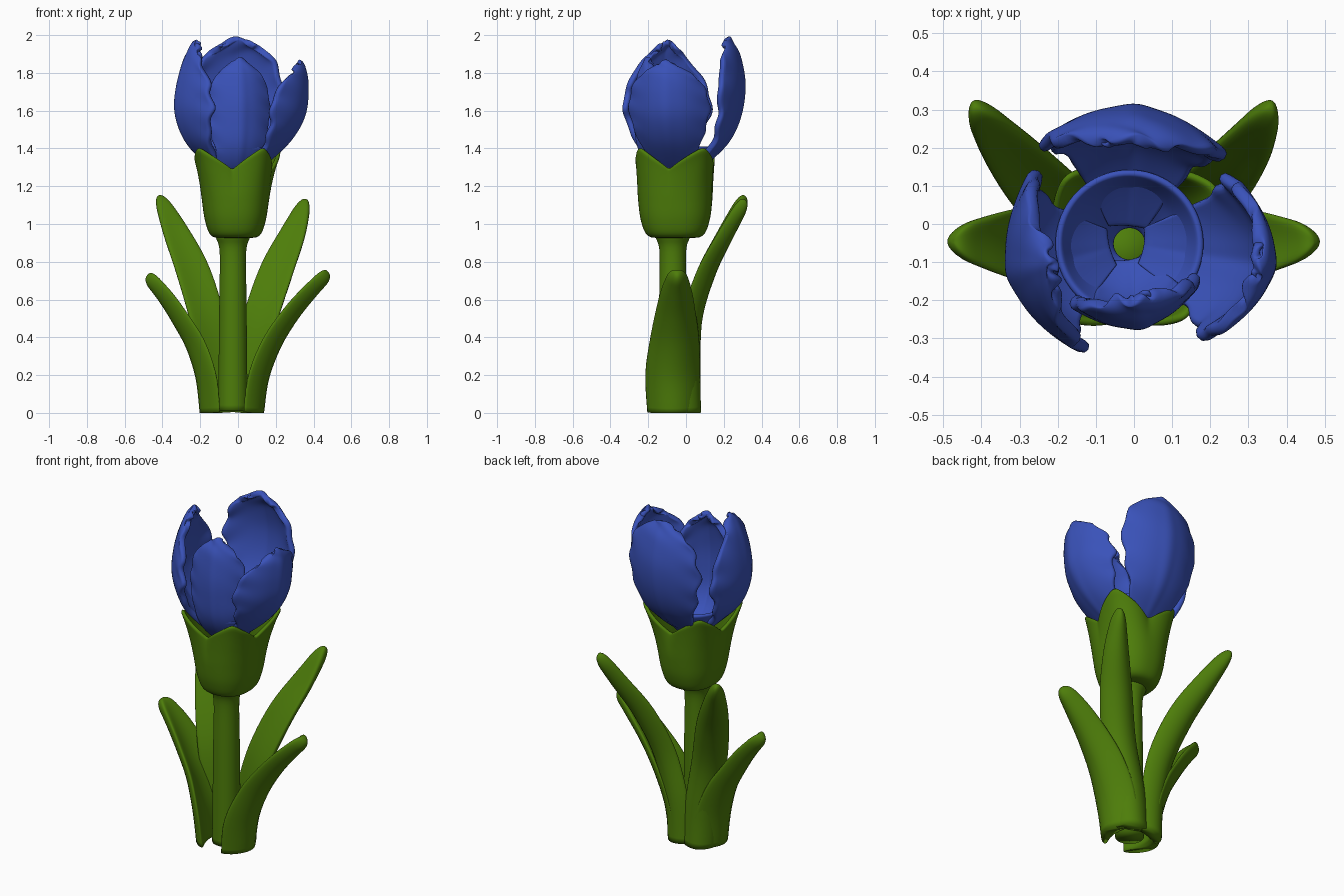
import bpy, math
from mathutils import Vector

if "Cube" in bpy.data.objects:
    bpy.data.objects.remove(bpy.data.objects["Cube"])


def material(name, col):
    m = bpy.data.materials.new(name)
    m.diffuse_color = (*col, 1)
    m.use_nodes = True
    m.node_tree.nodes["Principled BSDF"].inputs["Base Color"].default_value = m.diffuse_color
    return m


GREEN = material("leaf green", (0.075, 0.205, 0.003))
BLUE = material("petal blue", (0.042, 0.085, 0.49))


def curve(pts, t):
    """Smooth interpolation through a few control tuples, t in 0..1."""
    n = len(pts) - 1
    i = min(int(t * n), n - 1)
    f = t * n - i
    p = [pts[max(0, min(n, i + k))] for k in (-1, 0, 1, 2)]
    return [0.5 * (2 * b + (c - a) * f + (2 * a - 5 * b + 4 * c - d) * f * f
                   + (3 * b - a - 3 * c + d) * f ** 3) for a, b, c, d in zip(*p)]


def build(name, rows, mat, closed=True, caps=(False, False), shell=0):
    """Skin a list of point rows into one smooth object."""
    n = len(rows[0])
    verts = [v for r in rows for v in r]
    faces = []
    for j in range(len(rows) - 1):
        for i in range(n if closed else n - 1):
            k = (i + 1) % n
            faces.append((j * n + i, j * n + k, (j + 1) * n + k, (j + 1) * n + i))
    if caps[0]:
        faces.append(tuple(reversed(range(n))))
    if caps[1]:
        faces.append(tuple(range(len(verts) - n, len(verts))))
    me = bpy.data.meshes.new(name)
    me.from_pydata(verts, [], faces)
    me.materials.append(mat)
    me.polygons.foreach_set("use_smooth", [True] * len(me.polygons))
    ob = bpy.data.objects.new(name, me)
    bpy.context.collection.objects.link(ob)
    if shell:
        s = ob.modifiers.new("thickness", "SOLIDIFY")
        s.thickness, s.offset = shell, 0
        b = ob.modifiers.new("round", "SUBSURF")
        b.levels = b.render_levels = 1
    return ob


def lathe(name, profile, cx, cy, mat, steps=30, **kw):
    """Revolve a smooth (radius, height) profile about a vertical axis."""
    rows = []
    for j in range(steps + 1):
        r, z = curve(profile, j / steps)
        rows.append([(cx + r * math.cos(i * math.tau / 40), cy + r * math.sin(i * math.tau / 40), z)
                     for i in range(40)])
    build(name, rows, mat, **kw)


# Stem: round, flaring into the cup
lathe("stem", [(0.078, 0.01), (0.075, 0.3), (0.072, 0.6), (0.07, 0.85), (0.09, 0.93), (0.09, 0.97)],
      -0.027, -0.07, GREEN, caps=(True, True))

# Blue bowl joining the petal feet inside the cup
lathe("petal_bowl", [(0.045, 1.2), (0.1, 1.27), (0.15, 1.33), (0.19, 1.41)],
      -0.012, -0.052, BLUE, steps=12, shell=0.02)

# Green cup with four pointed lobes: (angle, tip radius)
TIPS = [(33, 0.28), (132, 0.245), (222, 0.265), (308, 0.24)]
cup = [(0.06, 0.94), (0.12, 0.945), (0.15, 1.02), (0.165, 1.12), (0.173, 1.2), (0.18, 1.28)]
rows = []
for j in range(25):
    v = j / 24
    r, z = curve(cup, v)
    row = []
    for i in range(72):
        deg = i * 5
        d, tip = min((abs((deg - t + 180) % 360 - 180), R) for t, R in TIPS)
        lobe = max(0, 1 - d / 46)
        c, s = math.cos(math.radians(deg)), math.sin(math.radians(deg))
        f = (abs(c) ** 2.4 + abs(s) ** 2.4) ** (-1 / 2.4)
        rr = (r + (tip / 1.06 - 0.18) * lobe * v ** 5) * f
        sy = 1.15 - 0.15 * v ** 3
        row.append((-0.014 + rr * c, -0.057 + rr * s * sy, z + 0.13 * lobe * v ** 4))
    rows.append(row)
build("flower_cup", rows, GREEN, shell=0.022)


# Leaves: thick cupped blades lofted along a bent path
def leaf(name, path, widths, facing, cupping):
    rows = []
    for j in range(37):
        t = math.sin(j / 36 * math.pi / 2) * 0.999
        P = Vector(curve(path, t))
        T = (Vector(curve(path, min(t + 0.01, 1))) - Vector(curve(path, max(t - 0.01, 0)))).normalized()
        W = T.cross(Vector(facing)).normalized()
        N = W.cross(T)
        end = math.sqrt(max(0, 1 - (max(0, t - 0.9) / 0.1) ** 2))
        w = curve(widths, t)[0] * end
        th = 0.036 * end
        row = []
        for i in range(28):
            a = i * math.tau / 28
            p = P + W * w * math.cos(a) + N * (th * math.sin(a) + cupping * w * (math.cos(a) ** 2 - 0.4))
            row.append((p.x, p.y, max(p.z, 0)))
        rows.append(row)
    build(name, rows, GREEN, caps=(True, True))


low_w = [(0.135,), (0.145,), (0.13,), (0.105,), (0.078,), (0.04,)]
leaf("side_leaf_right", [(0.075, -0.07, 0), (0.1, -0.07, 0.19), (0.17, -0.06, 0.37),
                         (0.265, -0.055, 0.52), (0.37, -0.05, 0.645), (0.475, -0.045, 0.75)],
     low_w, (-1, 0, 0.5), 0.5)
leaf("side_leaf_left", [(-0.14, -0.07, 0), (-0.16, -0.07, 0.19), (-0.215, -0.06, 0.36),
                        (-0.295, -0.055, 0.5), (-0.38, -0.05, 0.625), (-0.475, -0.045, 0.735)],
     low_w, (1, 0, 0.5), 0.5)
high_w = [(0.09,), (0.095,), (0.098,), (0.094,), (0.07,), (0.03,)]
leaf("back_leaf_right", [(0.03, 0.03, 0), (0.05, 0.025, 0.22), (0.125, 0.035, 0.5),
                         (0.21, 0.11, 0.75), (0.295, 0.21, 0.95), (0.36, 0.31, 1.13)],
     high_w, (-0.25, -0.9, 0.45), 0.35)
leaf("back_leaf_left", [(-0.1, 0.03, 0), (-0.115, 0.025, 0.22), (-0.17, 0.035, 0.5),
                        (-0.245, 0.11, 0.75), (-0.335, 0.21, 0.96), (-0.42, 0.31, 1.15)],
     high_w, (0.25, -0.9, 0.45), 0.35)


# Petals: cupped sheets with ruffled rims; spine = (radius, height, half width)
def petal(name, angle, spine, depth, phase):
    a = math.radians(angle)
    D, S = Vector((math.cos(a), math.sin(a), 0)), Vector((-math.sin(a), math.cos(a), 0))
    wmax = max(p[2] for p in spine)
    rows = []
    for j in range(37):
        v = j / 36
        r, z, w = curve(spine, v)
        row = []
        for i in range(25):
            s = i / 12 - 1
            edge = max(abs(s) ** 5, v ** 12) * min(1, v * 2)
            ruffle = math.sin(v * 40 + s * 5 + phase) * 0.008 * edge
            x = w * s * (1 + 0.035 * math.sin(v * 33 + phase) * edge)
            inward = depth * (x / wmax) ** 2
            ridge = 0.008 * math.exp(-(s / 0.15) ** 2) * math.sin(v * math.pi)
            p = Vector((-0.02, -0.05, 0)) + D * (r - inward + ruffle + ridge) + S * x
            row.append((p.x, p.y, z - 0.05 * s * s * v ** 4 + ruffle * 0.5))
        rows.append(row)
    build(name, rows, BLUE, closed=False, shell=0.034)


petal("petal_back", 86, [(0.05, 1.25, 0.05), (0.16, 1.34, 0.11), (0.265, 1.45, 0.17),
                         (0.325, 1.59, 0.22), (0.343, 1.75, 0.235), (0.315, 1.9, 0.185),
                         (0.265, 1.985, 0.08)], 0.1, 0)
petal("petal_front", 280, [(0.05, 1.23, 0.05), (0.14, 1.32, 0.1), (0.19, 1.42, 0.13),
                           (0.205, 1.55, 0.16), (0.205, 1.67, 0.16), (0.185, 1.8, 0.12),
                           (0.145, 1.875, 0.04)], 0.08, 1)
petal("petal_right", -9, [(0.05, 1.25, 0.05), (0.17, 1.34, 0.11), (0.285, 1.45, 0.165),
                          (0.355, 1.57, 0.205), (0.375, 1.69, 0.205), (0.37, 1.8, 0.145),
                          (0.345, 1.86, 0.05)], 0.13, 2)
petal("petal_left", 195, [(0.05, 1.25, 0.05), (0.15, 1.34, 0.115), (0.25, 1.45, 0.18),
                          (0.3, 1.59, 0.235), (0.292, 1.73, 0.22), (0.25, 1.88, 0.13),
                          (0.2, 1.97, 0.04)], 0.12, 3)
